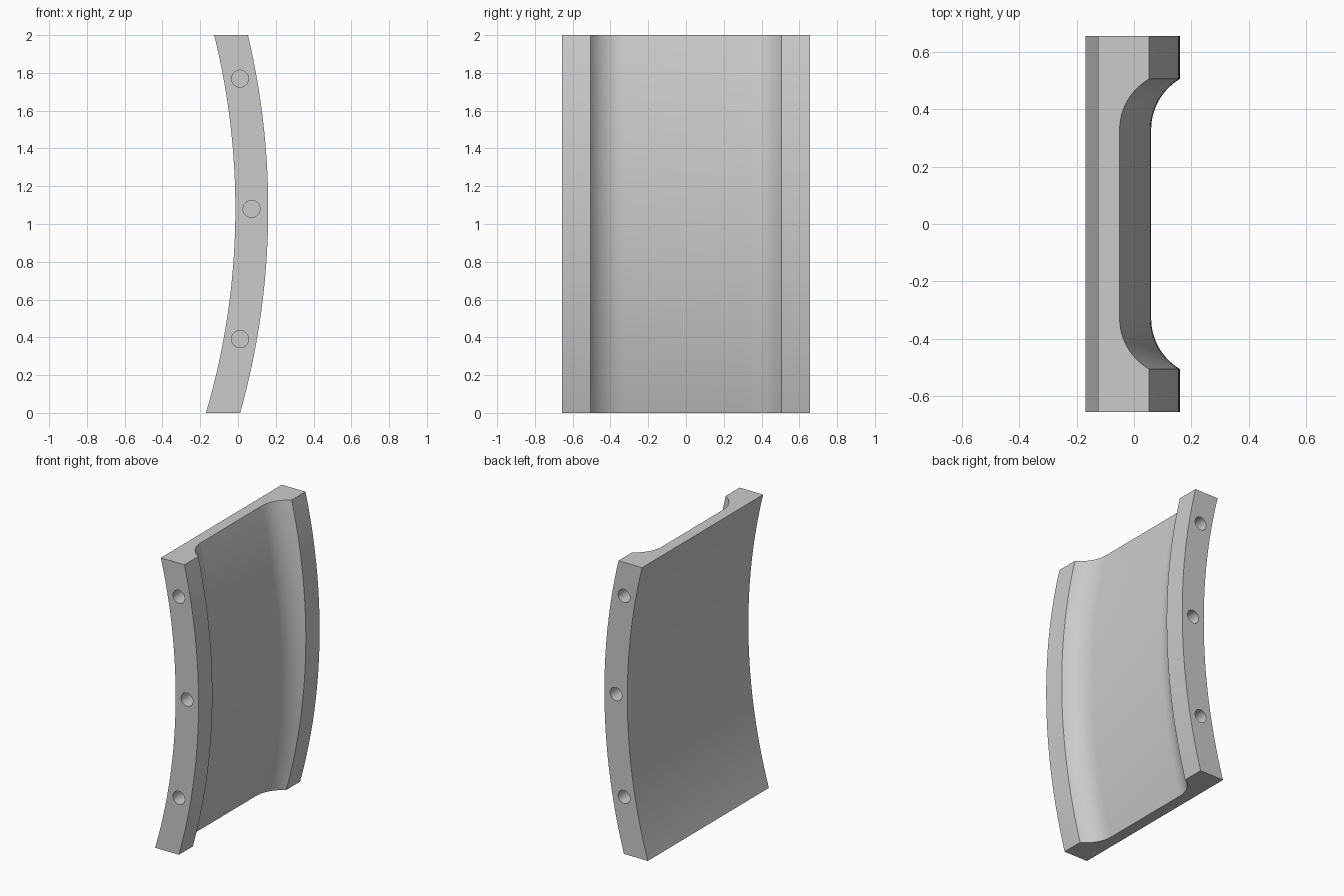
import bpy
import bmesh
from math import sin, cos, radians, sqrt, pi

cube = bpy.data.objects.get("Cube")
if cube:
    bpy.data.objects.remove(cube, do_unlink=True)

# Material
grey = bpy.data.materials.new("plain grey")
grey.use_nodes = True
colour = (0.6, 0.6, 0.6, 1)
grey.diffuse_color = colour
grey.node_tree.nodes["Principled BSDF"].inputs["Base Color"].default_value = colour

# Main dimensions: the plate bends about a horizontal axis along y
AXIS_X, AXIS_Z = -3.84, 1.08
R_OUT, R_IN, R_FLOOR = 4.0, 3.826, 3.9
HALF_W, RIM, FLAT = 0.656, 0.506, 0.33
HEIGHT, ROWS, ARC = 2.0, 48, 14

# Half of the cross-section as (radius, y): rim, then concave fillet to the floor
run, rise = RIM - FLAT, R_OUT - R_FLOOR
fillet = (run ** 2 + rise ** 2) / (2 * rise)
half = [(R_IN, HALF_W), (R_OUT, HALF_W)]
for i in range(ARC + 1):
    y = RIM - run * i / ARC
    half.append((R_FLOOR + fillet - sqrt(fillet ** 2 - (y - FLAT) ** 2), y))
profile = half + [(r, -y) for r, y in reversed(half)]

# Curved panel: sweep the section upward with level ends
bm = bmesh.new()
rings = []
for k in range(ROWS + 1):
    z = HEIGHT * k / ROWS
    rings.append([bm.verts.new((AXIS_X + sqrt(r * r - (z - AXIS_Z) ** 2), y, z))
                  for r, y in profile])
n = len(profile)
for low, high in zip(rings, rings[1:]):
    for i in range(n):
        j = (i + 1) % n
        bm.faces.new((low[i], low[j], high[j], high[i]))
bm.faces.new(rings[0])
bm.faces.new(rings[-1])
bmesh.ops.recalc_face_normals(bm, faces=bm.faces)
mesh = bpy.data.meshes.new("curved_panel")
bm.to_mesh(mesh)
bm.free()
panel = bpy.data.objects.new("curved_panel", mesh)
bpy.context.collection.objects.link(panel)
mesh.materials.append(grey)

# Blind bolt holes in both side edges
DEPTH, R_HOLES = 0.13, 3.912
cutters = []
for side in (-1, 1):
    for angle in (-10.15, 0, 10.15):
        a = radians(angle)
        bpy.ops.mesh.primitive_cylinder_add(
            vertices=32, radius=0.045, depth=2 * DEPTH, rotation=(pi / 2, 0, 0),
            location=(AXIS_X + R_HOLES * cos(a), side * HALF_W, AXIS_Z + R_HOLES * sin(a)))
        cutter = bpy.context.object
        cutter.name = "hole_cutter"
        cutter.hide_render = True
        cutter.data.materials.append(grey)
        cutters.append(cutter)

bpy.ops.object.select_all(action="DESELECT")
panel.select_set(True)
bpy.context.view_layer.objects.active = panel
for cutter in cutters:
    cut = panel.modifiers.new("bolt_hole", "BOOLEAN")
    cut.operation = "DIFFERENCE"
    cut.solver = "EXACT"
    cut.object = cutter
    bpy.ops.object.modifier_apply(modifier=cut.name)
for cutter in cutters:
    bpy.data.objects.remove(cutter, do_unlink=True)

# Smooth curved surfaces, crisp edges
bpy.ops.object.shade_smooth_by_angle(angle=radians(30))
